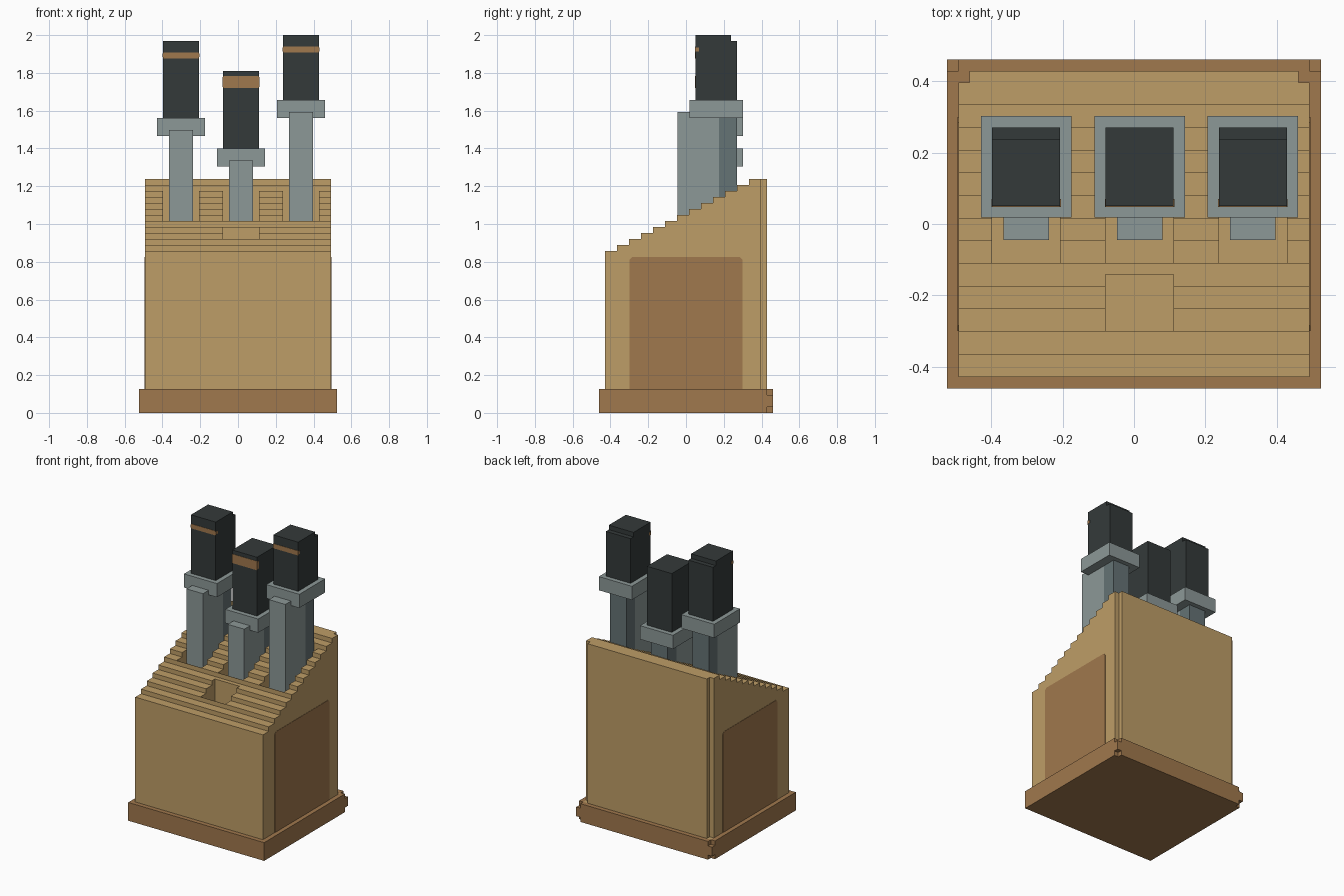
import bpy, bmesh

cube = bpy.data.objects.get("Cube")
if cube:
    bpy.data.objects.remove(cube, do_unlink=True)


def make_material(name, rgb):
    """Flat material from 0-255 screen values, stored as linear."""
    lin = [((c / 255 + 0.055) / 1.055) ** 2.4 for c in rgb]
    m = bpy.data.materials.new(name)
    m.use_nodes = True
    m.diffuse_color = (*lin, 1)
    m.node_tree.nodes["Principled BSDF"].inputs["Base Color"].default_value = (*lin, 1)
    return m


TAN = make_material("tan", (190, 157, 103))
BROWN = make_material("brown", (160, 120, 77))
GREY = make_material("light grey", (140, 152, 151))
DARK_GREY = make_material("dark grey", (101, 115, 117))
CHARCOAL = make_material("charcoal", (52, 58, 58))


def extrude_profile(name, yz, x0, x1, mat):
    """Side profile in the YZ plane, extruded from x0 to x1."""
    bm = bmesh.new()
    face = bm.faces.new([bm.verts.new((x0, y, z)) for y, z in yz])
    ext = bmesh.ops.extrude_face_region(bm, geom=[face])
    verts = [g for g in ext["geom"] if isinstance(g, bmesh.types.BMVert)]
    bmesh.ops.translate(bm, verts=verts, vec=(x1 - x0, 0, 0))
    bmesh.ops.recalc_face_normals(bm, faces=bm.faces)
    mesh = bpy.data.meshes.new(name)
    bm.to_mesh(mesh)
    bm.free()
    mesh.materials.append(mat)
    obj = bpy.data.objects.new(name, mesh)
    bpy.context.collection.objects.link(obj)
    return obj


def box(name, x, y, z, mat):
    yz = [(y[0], z[0]), (y[1], z[0]), (y[1], z[1]), (y[0], z[1])]
    return extrude_profile(name, yz, x[0], x[1], mat)


def carve(obj, regions):
    """Cut box regions out of an object."""
    for region in regions:
        cutter = box("cutter", *region, obj.data.materials[0])
        cutter.hide_render = True
        mod = obj.modifiers.new("carve", "BOOLEAN")
        mod.operation, mod.solver, mod.object = "DIFFERENCE", "EXACT", cutter
        bpy.context.view_layer.objects.active = obj
        bpy.ops.object.modifier_apply(modifier=mod.name)
        bpy.data.objects.remove(cutter, do_unlink=True)


U = 0.03175                       # block unit
W, D = 16.5 * U, 14.5 * U         # base half width and half depth
BW, BD = W - U, D - U             # body half width and half depth
BASE_H = 4 * U
FLOOR = 0.6                       # bottom of the pits
CENTRES = (-0.302, 0.016, 0.333)  # piston positions along x

# Base with small notches at the rear corners
base = box("base", (-W, W), (-D, D), (0, BASE_H), BROWN)
carve(base, [((s * (W + U) - 2 * U, s * (W + U) + 2 * U), (D - U, D + U), z)
             for s in (-1, 1) for z in ((-U, U), (BASE_H - U, BASE_H + U))])

# Body with a stepped, sloping top
steps = [(-BD, 0.1)]
for i in range(13):
    y0 = -BD + 2 * U * i
    y1 = BD if i == 12 else y0 + 2 * U
    z = 27 * U + U * i
    steps += [(y0, z), (y1, z)]
steps.append((BD, 0.1))
body = extrude_profile("body", steps, -BW, BW, TAN)

# Piston pits, front hatch and vertical rear corner notches
pits = [((c - 3 * U, c + 3 * U), (-0.109, 0.272), (FLOOR, 1.5)) for c in CENTRES]
hatch = ((CENTRES[1] - 3 * U, CENTRES[1] + 3 * U), (-0.30, -0.141), (FLOOR, 1.5))
corners = [((s * BW - U, s * BW + U), (BD - U, BD + U), (BASE_H, 1.5)) for s in (-1, 1)]
carve(body, pits + [hatch] + corners)

# Side panels with clipped top corners
panel = [(-0.30, BASE_H), (0.30, BASE_H), (0.30, 0.81), (0.285, 0.826),
         (-0.285, 0.826), (-0.30, 0.81)]
for side, s in (("left", 1), ("right", -1)):
    extrude_profile(side + "_panel", panel, s * (BW - 0.003), s * (BW + 0.002), BROWN)

# Pistons: name, x, collar bottom, head top, stripe bottom, stripe top, rear lip
pistons = [
    ("right", CENTRES[0], 1.467, 1.97, 1.877, 1.908, True),
    ("middle", CENTRES[1], 1.305, 1.81, 1.72, 1.783, False),
    ("left", CENTRES[2], 1.562, 2.0, 1.908, 1.94, True),
]
for name, x, collar, top, s0, s1, lip in pistons:
    column = (x - 2 * U, x + 2 * U)
    wide = (x - 3 * U, x + 3 * U)
    box(name + "_column", column, (-0.045, 0.175), (FLOOR - 0.02, collar + U), GREY)
    box(name + "_column_back", column, (0.175, 0.27), (FLOOR - 0.02, collar + U), DARK_GREY)
    box(name + "_collar", (x - 4 * U, x + 4 * U), (0.018, 0.302), (collar, collar + 3 * U), GREY)
    z0 = collar + 2.5 * U
    head = [(0.05, z0), (0.27, z0), (0.27, top), (0.05, top)]
    if lip:
        head[2:3] = [(0.27, top - U), (0.238, top - U), (0.238, top)]
    extrude_profile(name + "_head", head, *wide, CHARCOAL)
    # Stripe plate on the front, and short returns on the sides
    box(name + "_stripe", wide, (0.048, 0.055), (s0, s1), BROWN)
    for s in (-1, 1):
        edge = x + s * 3 * U
        box(name + "_stripe_return", (edge - 0.002, edge + 0.002), (0.048, 0.07),
            (s0 + 0.006, s1 - 0.006), BROWN)
